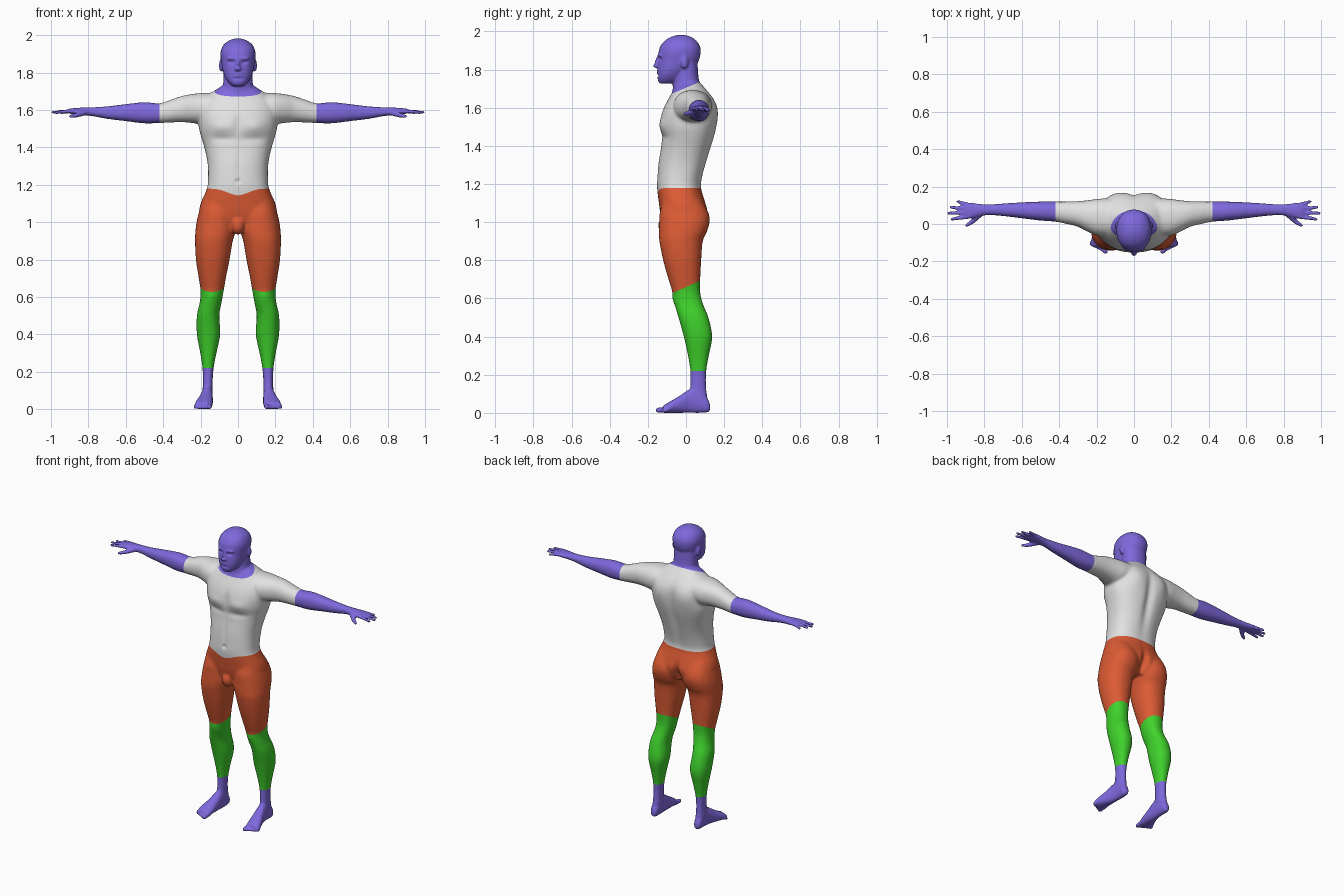
import bpy, bmesh, math
from mathutils import Vector, Matrix

if "Cube" in bpy.data.objects:
    bpy.data.objects.remove(bpy.data.objects["Cube"])

AXES = {"z": (0, 1, 2), "x": (1, 2, 0), "y": (0, 2, 1)}


def spline(rows, steps=4):
    """Smooth (Catmull-Rom) resampling of a list of ring measurements."""
    out = []
    for i in range(len(rows) - 1):
        p = [rows[max(0, min(len(rows) - 1, i + k))] for k in (-1, 0, 1, 2)]
        for s in range(steps):
            t = s / steps
            out.append([0.5 * (2 * b + (c - a) * t + (2 * a - 5 * b + 4 * c - d) * t * t
                               + (3 * b - a - 3 * c + d) * t ** 3) for a, b, c, d in zip(*p)])
    return out + [list(rows[-1])]


def loft(bm, axis, rows, power=2.2, n=32):
    """Closed tube through rings (position, a min, a max, b min, b max)."""
    ia, ib, it = AXES[axis]
    rings = []
    for t, a0, a1, b0, b1 in spline(rows):
        ring = []
        for k in range(n):
            ang = 2 * math.pi * k / n
            c, s = math.cos(ang), math.sin(ang)
            co = [0, 0, 0]
            co[ia] = (a0 + a1) / 2 + (a1 - a0) / 2 * math.copysign(abs(c) ** (2 / power), c)
            co[ib] = (b0 + b1) / 2 + (b1 - b0) / 2 * math.copysign(abs(s) ** (2 / power), s)
            co[it] = t
            ring.append(bm.verts.new(co))
        rings.append(ring)
    for lo, hi in zip(rings, rings[1:]):
        for k in range(n):
            bm.faces.new((lo[k], lo[(k + 1) % n], hi[(k + 1) % n], hi[k]))
    bm.faces.new(rings[0][::-1])
    bm.faces.new(rings[-1])


def ball(bm, c, r):
    bmesh.ops.create_uvsphere(bm, u_segments=20, v_segments=12, radius=1,
                              matrix=Matrix.Translation(c) @ Matrix.Diagonal((*r, 1)))


def digit(bm, p, q, r0, r1):
    """Rounded finger or toe from p to q."""
    p, q = Vector(p), Vector(q)
    for i in range(9):
        t = i / 8
        r = r0 + (r1 - r0) * t
        ball(bm, p.lerp(q, t), (r, r, r))


bm = bmesh.new()

# Leg
loft(bm, "z", [
    (1.12, .02, .19, -.12, .08), (1.05, .01, .21, -.138, .118), (1.0, .008, .222, -.14, .124),
    (.95, .012, .228, -.142, .11), (.9, .028, .23, -.14, .088), (.8, .045, .225, -.12, .08),
    (.7, .065, .21, -.092, .075), (.63, .077, .2, -.07, .075), (.57, .088, .205, -.06, .09),
    (.5, .1, .22, -.04, .118), (.4, .095, .22, -.012, .138), (.3, .115, .202, .01, .12),
    (.22, .13, .19, .022, .107), (.15, .135, .188, .022, .105), (.08, .135, .19, .02, .112),
    (.03, .14, .188, .03, .11)])
# Foot and toes
loft(bm, "y", [
    (.126, .15, .178, .012, .045), (.11, .14, .188, .002, .08), (.07, .135, .19, 0, .12),
    (.02, .135, .195, 0, .125), (-.03, .134, .21, 0, .092), (-.08, .135, .228, 0, .062),
    (-.12, .142, .23, 0, .038)])
for i in range(5):
    r = .014 if i == 0 else .010
    x = .151 + .0185 * i
    digit(bm, (x, -.095, .018), (x + .002, -.146 + .009 * i, r), r, r)
# Arm with palm
loft(bm, "x", [
    (.1, -.05, .13, 1.56, 1.69), (.18, -.065, .135, 1.525, 1.692), (.24, -.045, .128, 1.53, 1.686),
    (.3, -.015, .122, 1.535, 1.675), (.36, 0, .12, 1.533, 1.655), (.42, .012, .12, 1.53, 1.636),
    (.5, .018, .12, 1.528, 1.642), (.6, .03, .116, 1.54, 1.632), (.7, .042, .11, 1.552, 1.62),
    (.78, .047, .105, 1.567, 1.615), (.83, .04, .108, 1.572, 1.613), (.88, .028, .115, 1.577, 1.61),
    (.905, .035, .11, 1.582, 1.606)])
# Fingers and thumb
for y0, tip in ((.038, (.973, .026, 1.587)), (.06, (.991, .058, 1.588)),
                (.082, (.978, .09, 1.588)), (.102, (.942, .12, 1.587))):
    digit(bm, (.885, y0, 1.594), tip, .012, .009)
digit(bm, (.825, .05, 1.585), (.865, .012, 1.572), .016, .013)
digit(bm, (.865, .012, 1.572), (.895, -.008, 1.566), .013, .009)
# Ear
ball(bm, (.09, -.008, 1.838), (.012, .02, .033))

# Mirror the limbs to the other side
dup = bmesh.ops.duplicate(bm, geom=bm.verts[:] + bm.edges[:] + bm.faces[:])["geom"]
for v in dup:
    if isinstance(v, bmesh.types.BMVert):
        v.co.x *= -1
bmesh.ops.reverse_faces(bm, faces=[f for f in dup if isinstance(f, bmesh.types.BMFace)])

# Torso and hips
loft(bm, "z", [(z, -w, w, a, b) for z, w, a, b in (
    (.955, .08, -.09, .07), (1.0, .2, -.12, .1), (1.05, .208, -.135, .115), (1.1, .2, -.142, .103),
    (1.18, .166, -.152, .08), (1.24, .16, -.15, .087), (1.32, .163, -.143, .11),
    (1.4, .18, -.13, .135), (1.45, .195, -.128, .15), (1.5, .208, -.133, .16),
    (1.56, .212, -.13, .164), (1.61, .208, -.112, .16), (1.65, .19, -.09, .143),
    (1.69, .145, -.068, .112), (1.72, .1, -.05, .085), (1.74, .07, -.03, .065))], 2.4, 48)
ball(bm, (0, -.105, .982), (.036, .042, .05))
# Neck
loft(bm, "z", [(z, -w, w, a, b) for z, w, a, b in (
    (1.62, .1, -.07, .1), (1.7, .084, -.07, .08), (1.76, .078, -.064, .066),
    (1.85, .075, -.06, .06))])
# Head
loft(bm, "z", [(z, -w, w, a, b) for z, w, a, b in (
    (1.728, .03, -.138, -.07), (1.745, .05, -.148, -.03), (1.775, .07, -.15, .0),
    (1.81, .082, -.149, .04), (1.85, .089, -.146, .068), (1.89, .094, -.144, .077),
    (1.92, .091, -.136, .074), (1.95, .076, -.113, .056), (1.972, .047, -.078, .025),
    (1.982, .018, -.045, -.008))])
# Nose, lips and brow
ball(bm, (0, -.148, 1.838), (.010, .016, .032))
ball(bm, (0, -.154, 1.82), (.017, .02, .011))
ball(bm, (0, -.143, 1.787), (.027, .014, .011))
ball(bm, (0, -.134, 1.875), (.062, .016, .010))

# Fuse everything into one skin
mesh = bpy.data.meshes.new("skin")
bm.to_mesh(mesh)
bm.free()
skin = bpy.data.objects.new("skin", mesh)
bpy.context.collection.objects.link(skin)
mod = skin.modifiers.new("fuse", "REMESH")
mod.mode = "VOXEL"
mod.voxel_size = .0065
fused = bpy.data.meshes.new_from_object(
    skin.evaluated_get(bpy.context.evaluated_depsgraph_get()))
bm = bmesh.new()
bm.from_mesh(fused)
bpy.data.objects.remove(skin)

# Soften the joins, keeping hands, feet and face crisper
soft = [v for v in bm.verts if abs(v.co.x) < .78 and .1 < v.co.z < 1.72]
for _ in range(7):
    bmesh.ops.smooth_vert(bm, verts=soft, factor=.5, use_axis_x=True, use_axis_y=True, use_axis_z=True)
for _ in range(2):
    bmesh.ops.smooth_vert(bm, verts=bm.verts[:], factor=.5, use_axis_x=True, use_axis_y=True, use_axis_z=True)

# Sculpted muscles and creases: centre, reach, push along y
STROKES = [
    ((0, .17, 1.42), (.03, .1, .19), -.018),      # spine
    ((.1, .16, 1.57), (.06, .05, .07), .010),     # shoulder blades
    ((0, .12, 1.0), (.022, .08, .07), -.035),     # seat cleft
    ((0, -.14, 1.53), (.02, .05, .06), .008),     # chest cleft
    ((.09, -.13, 1.51), (.07, .05, .035), -.011), # chest
    ((.09, -.13, 1.445), (.08, .05, .02), .007),  # under chest
    ((0, -.15, 1.31), (.012, .05, .09), .005),    # belly line
    ((0, -.155, 1.22), (.011, .03, .011), .010),  # navel
    ((.14, -.07, .6), (.03, .04, .03), -.006),    # kneecaps
    ((.034, -.145, 1.856), (.018, .03, .010), .011),  # eye sockets
    ((0, -.15, 1.787), (.024, .02, .004), .005),  # mouth
    ((0, -.15, 1.768), (.03, .02, .006), .006),   # under lip
]
for v in bm.verts:
    x, y, z = abs(v.co.x), v.co.y, v.co.z
    for c, r, push in STROKES:
        d = ((x - c[0]) / r[0]) ** 2 + ((y - c[1]) / r[1]) ** 2 + ((z - c[2]) / r[2]) ** 2
        if d < 6:
            v.co.y += push * math.exp(-d)


# Clean seams between the coloured regions
def cut(point, normal, keep):
    faces = [f for f in bm.faces if keep(f.calc_center_median())]
    geom = faces + list({e for f in faces for e in f.edges}) + list({v for f in faces for v in f.verts})
    bmesh.ops.bisect_plane(bm, geom=geom, plane_co=point, plane_no=normal, dist=1e-5)


def dip(p):
    """Waistband drop at the front centre."""
    return .036 * math.exp(-(p.x / .075) ** 2) * max(0, min(1, -p.y / .1))


cut((0, 0, 1.705), (0, -.42, 1), lambda p: abs(p.x) < .15 and p.z > 1.6)
for s in (-1, 1):
    cut((.42 * s, 0, 0), (1, 0, 0), lambda p: p.z > 1.4 and abs(p.x) > .35)
cut((0, 0, .66), (0, -.45, 1), lambda p: .5 < p.z < .8)
cut((0, 0, .22), (0, 0, 1), lambda p: p.z < .3)
for v in bm.verts:
    v.co.z += dip(v.co)
cut((0, 0, 1.18), (0, 0, 1), lambda p: 1.1 < p.z < 1.3)
for v in bm.verts:
    v.co.z -= dip(v.co)


def region(p):
    if abs(p.x) > .42 and p.z > 1.4:
        return "forearms"
    if abs(p.x) < .15 and p.z > 1.705 + .42 * p.y:
        return "head"
    if p.z > 1.18 - dip(p):
        return "shirt"
    if p.z > .66 + .45 * p.y:
        return "trousers"
    return "socks" if p.z > .22 else "feet"


def material(name, rgb):
    m = bpy.data.materials.new(name)
    m.diffuse_color = (*rgb, 1)
    m.use_nodes = True
    m.node_tree.nodes["Principled BSDF"].inputs["Base Color"].default_value = m.diffuse_color
    return m


violet = material("violet", (.21, .14, .72))
LOOK = {"head": violet, "forearms": violet, "feet": violet,
        "shirt": material("white", (.76, .76, .76)),
        "trousers": material("orange", (.72, .105, .035)),
        "socks": material("green", (.05, .65, .025))}

# One object per region
for name, mat in LOOK.items():
    part = bm.copy()
    bmesh.ops.delete(part, geom=[f for f in part.faces if region(f.calc_center_median()) != name],
                     context="FACES")
    for f in part.faces:
        f.smooth = True
    me = bpy.data.meshes.new(name)
    part.to_mesh(me)
    part.free()
    me.materials.append(mat)
    bpy.context.collection.objects.link(bpy.data.objects.new(name, me))
bm.free()
